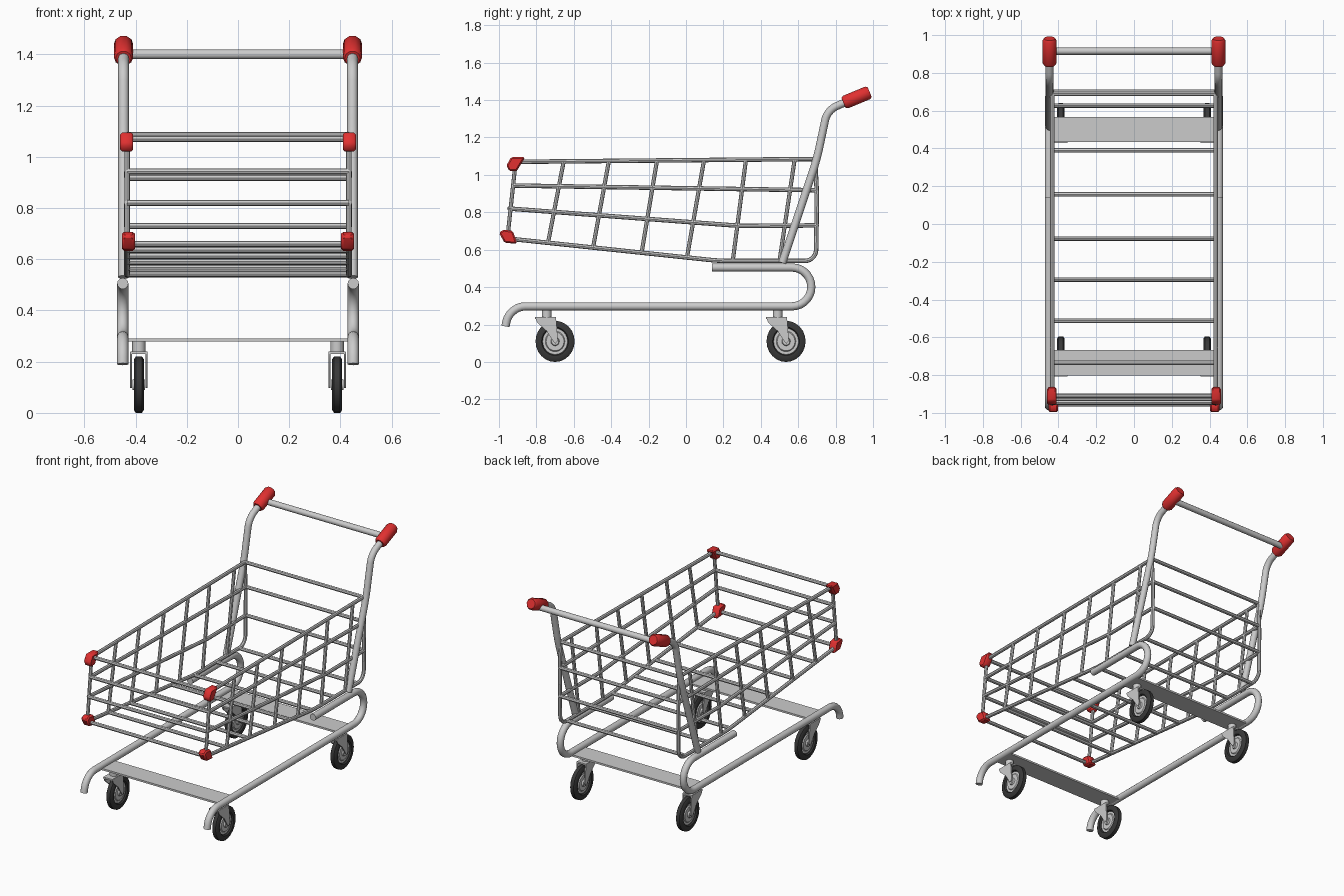
import bpy, bmesh, math
from mathutils import Vector

if "Cube" in bpy.data.objects:
    bpy.data.objects.remove(bpy.data.objects["Cube"])

def material(name, rgb):
    m = bpy.data.materials.new(name)
    m.diffuse_color = (*rgb, 1)
    m.use_nodes = True
    m.node_tree.nodes["Principled BSDF"].inputs["Base Color"].default_value = m.diffuse_color
    return m

RED = material("red_plastic", (0.75, 0.03, 0.03))
DARK = material("dark_rubber", (0.04, 0.04, 0.04))
WX, PX = 0.433, 0.447        # basket wire plane, main tube plane

def finish(ob, mat=None, angle=35):
    if mat:
        ob.data.materials.append(mat)
    bpy.ops.object.select_all(action='DESELECT')
    ob.select_set(True)
    bpy.context.view_layer.objects.active = ob
    if ob.type == 'CURVE':
        bpy.ops.object.convert(target='MESH')
    bpy.ops.object.shade_smooth_by_angle(angle=math.radians(angle))
    return ob

def rounded(path, steps=7):
    """Points (y, z) or (y, z, trim): trimmed corners become smooth bends."""
    pts = []
    for i, p in enumerate(path):
        v = Vector(p[:2])
        if len(p) == 2:
            pts.append(v)
            continue
        a = v + (Vector(path[i - 1][:2]) - v).normalized() * p[2]
        b = v + (Vector(path[i + 1][:2]) - v).normalized() * p[2]
        ha, hb = a.lerp(v, 0.552), b.lerp(v, 0.552)
        for k in range(steps + 1):
            t = k / steps
            pts.append(a*(1-t)**3 + ha*3*t*(1-t)**2 + hb*3*t*t*(1-t) + b*t**3)
    return pts

def tubes(name, paths, r, res=2, mat=None, radii=None):
    """One object of round tubes following 3D point lists."""
    cu = bpy.data.curves.new(name, 'CURVE')
    cu.dimensions = '3D'
    cu.bevel_depth, cu.bevel_resolution, cu.use_fill_caps = r, res, True
    for path in paths:
        s = cu.splines.new('POLY')
        s.points.add(len(path) - 1)
        for i, p in enumerate(path):
            s.points[i].co = (*p, 1)
            if radii:
                s.points[i].radius = radii[i]
    ob = bpy.data.objects.new(name, cu)
    bpy.context.collection.objects.link(ob)
    return finish(ob, mat)

def both(path, x):
    return [[(s * x, p[0], p[1]) for p in rounded(path)] for s in (-1, 1)]

def mesh_object(name, bm, mat=None):
    bmesh.ops.recalc_face_normals(bm, faces=bm.faces)
    me = bpy.data.meshes.new(name)
    bm.to_mesh(me)
    bm.free()
    ob = bpy.data.objects.new(name, me)
    bpy.context.collection.objects.link(ob)
    return finish(ob, mat)

def prism(name, outline, x, width, mat=None, bevel=0):
    """Side outline (y, z) extruded along x."""
    bm = bmesh.new()
    f = bm.faces.new([bm.verts.new((x - width / 2, y, z)) for y, z in outline])
    out = bmesh.ops.extrude_face_region(bm, geom=[f])
    bmesh.ops.translate(bm, vec=(width, 0, 0),
                        verts=[v for v in out['geom'] if isinstance(v, bmesh.types.BMVert)])
    if bevel:
        bmesh.ops.recalc_face_normals(bm, faces=bm.faces)
        bmesh.ops.bevel(bm, geom=bm.edges[:], offset=bevel, segments=1, affect='EDGES')
    return mesh_object(name, bm, mat)

def lathe(name, profile, loc, mat=None):
    """Profile (radius, x) spun about the x axis."""
    bm = bmesh.new()
    vs = [bm.verts.new((x, 0, r)) for r, x in profile]
    es = [bm.edges.new(e) for e in zip(vs, vs[1:])]
    bmesh.ops.spin(bm, geom=vs + es, cent=(0, 0, 0), axis=(1, 0, 0),
                   angle=math.tau, steps=24)
    bmesh.ops.remove_doubles(bm, verts=bm.verts, dist=1e-4)
    ob = mesh_object(name, bm, mat)
    ob.location = loc
    ob.scale.y = 0.95
    return ob

# Base rails: hooked at the front, U-bend at the back
tubes("base_rail", both([(-0.965, 0.19), (-0.945, 0.297, 0.085), (0.67, 0.297, 0.104),
                         (0.67, 0.505, 0.104), (0.14, 0.505)], 0.45), 0.022, 4)

# Handle posts and push bar
tubes("handle_post", both([(0.515, 0.53), (0.70, 1.085, 0.06), (0.755, 1.345, 0.05),
                           (0.90, 1.41)], PX), 0.021, 4)
tubes("push_bar", [[(-PX, 0.915, 1.40), (PX, 0.915, 1.40)]], 0.019, 4)

# Red grips with chamfered ends
a, b = Vector((0.842, 1.385)), Vector((0.982, 1.443))
tubes("handle_grip", [[(s * PX, *a.lerp(b, t)) for t in (0, 0.08, 0.92, 1)] for s in (-1, 1)],
      0.038, 3, RED, (0.8, 1, 1, 0.8))

# Basket side wires running front to back
side = [[(-0.91, 1.07), (0.69, 1.085)],
        [(-0.925, 0.943), (0.70, 0.918)],
        [(-0.945, 0.82), (0.295, 0.727), (0.70, 0.73)],
        [(-0.955, 0.66), (0.18, 0.54, 0.05), (0.695, 0.54, 0.06), (0.70, 0.90, 0.05),
         (0.69, 1.085)]]
tubes("basket_side_wire", [t for p in side for t in both(p, WX)], 0.012)

# Basket upright wires, leaning forward at the foot
ups = [(-0.91, -0.955, 0.66), (-0.653, -0.738, 0.635), (-0.412, -0.497, 0.61),
       (-0.155, -0.237, 0.585), (0.096, 0.005, 0.557), (0.32, 0.25, 0.54),
       (0.58, 0.50, 0.54)]
tubes("basket_upright_wire",
      [t for y1, y0, z0 in ups for t in both([(y1, 1.077), (y0, z0)], WX)], 0.011)

# Cross bars of the front, back and floor of the basket
def bars(name, spots):
    tubes(name, [[(-WX, y, z), (WX, y, z)] for y, z in spots], 0.012)

def floor_z(y):
    return 0.54 + max(0, 0.18 - y) * 0.12 / 1.135

bars("basket_front_bar", [p[0] for p in side])
bars("basket_back_bar", [p[-1] for p in side[:3]])
bars("basket_floor_bar", [(y, floor_z(y)) for y in
                          (-0.735, -0.512, -0.294, -0.077, 0.157, 0.39, 0.627)])

# Red corner caps on the front of the basket
top_cap = [(-0.96, 1.05), (-0.935, 1.095), (-0.86, 1.095), (-0.905, 1.02), (-0.945, 1.02)]
low_cap = [(-1.0, 0.69), (-0.975, 0.708), (-0.925, 0.70), (-0.903, 0.632), (-0.97, 0.637)]
for s in (-1, 1):
    prism("top_corner_cap", top_cap, s * 0.435, 0.05, RED, 0.008)
    prism("lower_corner_cap", low_cap, s * 0.428, 0.05, RED, 0.008)

# Cross plates with casters beneath
TIRE = [(0.07, -0.012), (0.076, -0.02), (0.098, -0.02), (0.11, -0.012),
        (0.11, 0.012), (0.098, 0.02), (0.076, 0.02), (0.07, 0.012), (0.07, -0.012)]
HUB = [(0, -0.024), (0.02, -0.024), (0.024, -0.014), (0.05, -0.014), (0.055, -0.008),
       (0.073, -0.008)]
HUB = HUB + [(r, -x) for r, x in reversed(HUB)]
CHEEK = [(-0.062, 0.238), (0.05, 0.238), (0.06, 0.115), (0.048, 0.098), (0.035, 0.11),
         (0.0, 0.165), (-0.05, 0.21)]
for end, y in (("front", -0.745), ("rear", 0.49)):
    py = y + 0.01
    prism(end + "_cross_plate", [(py - 0.067, 0.279), (py + 0.067, 0.279),
                                 (py + 0.067, 0.291), (py - 0.067, 0.291)], 0, 0.88)
    for s in (-1, 1):
        x = s * 0.387
        wheel = (x, y + 0.045, 0.11)
        lathe(end + "_tire", TIRE, wheel, DARK)
        lathe(end + "_hub", HUB, wheel)
        for k in (-1, 1):
            prism(end + "_fork_cheek", [(y + v, z) for v, z in CHEEK], x + k * 0.03, 0.008)
        prism(end + "_fork_top", [(y - 0.062, 0.23), (y + 0.05, 0.23), (y + 0.05, 0.24),
                                  (y - 0.062, 0.24)], x, 0.066)
        tubes(end + "_caster_stem", [[(x, y, 0.235), (x, y, 0.283)]], 0.026, 4)
